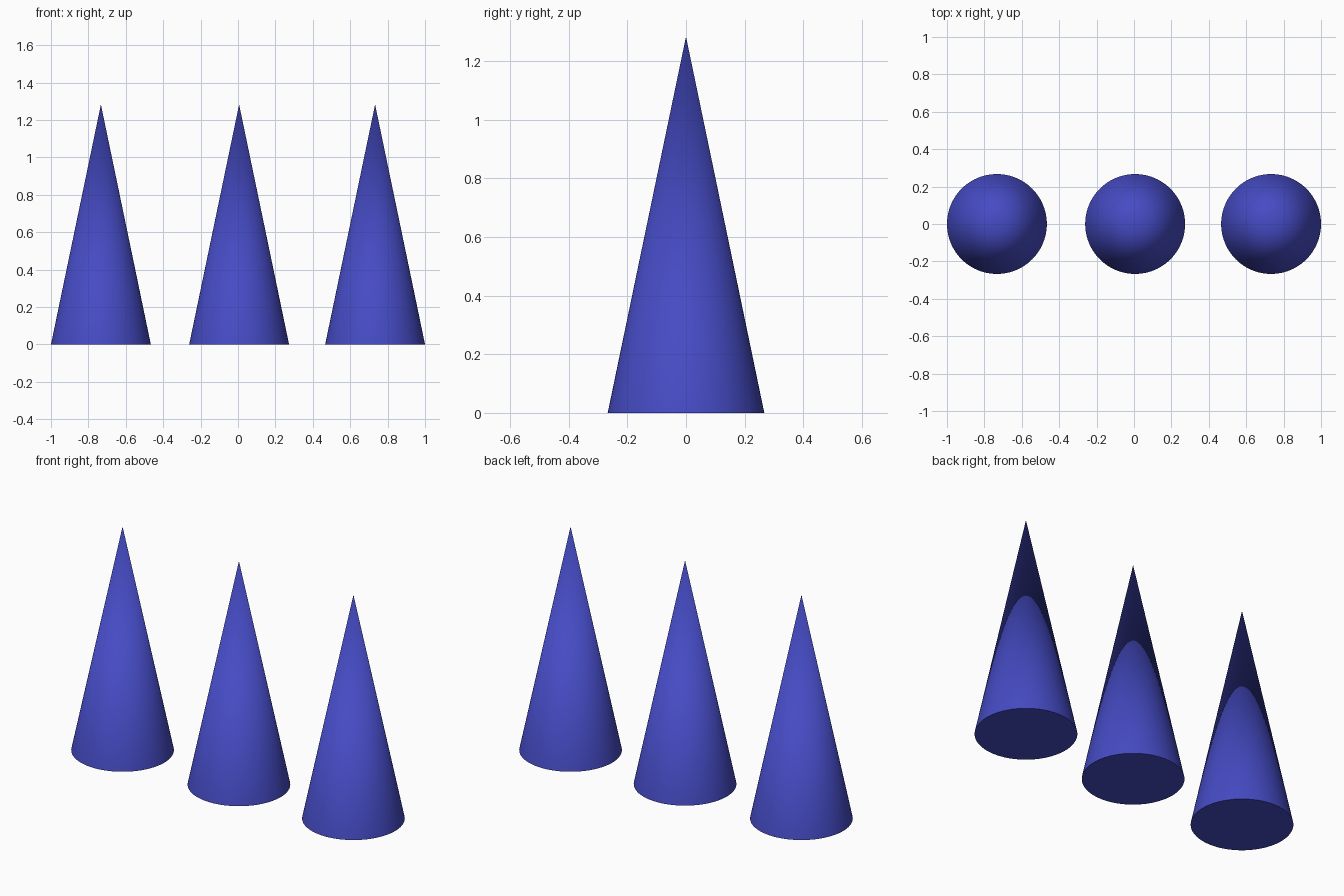
import bpy
import math

if "Cube" in bpy.data.objects:
    bpy.data.objects.remove(bpy.data.objects["Cube"])

RADIUS, HEIGHT = 0.267, 1.283

blue = bpy.data.materials.new("blue")
blue.diffuse_color = (0.06, 0.07, 0.55, 1)
blue.use_nodes = True
blue.node_tree.nodes["Principled BSDF"].inputs["Base Color"].default_value = blue.diffuse_color


def cone(name, x):
    bpy.ops.mesh.primitive_cone_add(vertices=96, radius1=RADIUS, radius2=0,
                                    depth=HEIGHT, location=(x, 0, HEIGHT / 2))
    obj = bpy.context.object
    obj.name = name
    obj.data.materials.append(blue)
    bpy.ops.object.shade_smooth_by_angle(angle=math.radians(30))


# Row of three identical cones, the middle one slightly right of centre
for name, x in (("left_cone", -0.733), ("middle_cone", 0.006), ("right_cone", 0.733)):
    cone(name, x)
